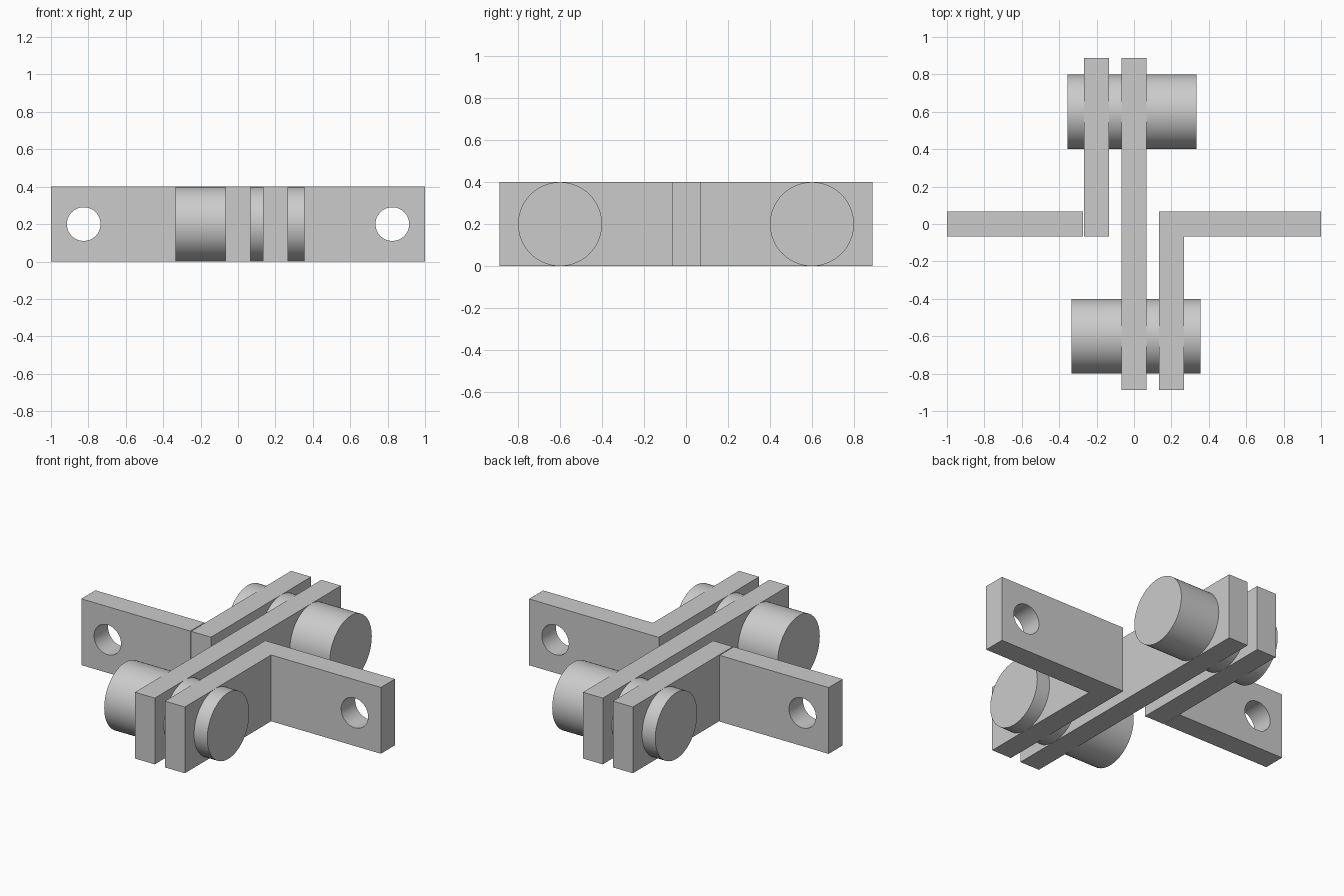
import bpy
import bmesh
import math
from mathutils import Matrix

HEIGHT = 0.4
PIN_RADIUS = 0.2
HOLE_RADIUS = 0.09

if "Cube" in bpy.data.objects:
    bpy.data.objects.remove(bpy.data.objects["Cube"], do_unlink=True)

steel = bpy.data.materials.new("grey_steel")
steel.use_nodes = True
GREY = (0.6, 0.6, 0.6, 1)
steel.diffuse_color = GREY
steel.node_tree.nodes["Principled BSDF"].inputs["Base Color"].default_value = GREY


def finish(name, bm):
    """Turn a bmesh into a named grey object."""
    bmesh.ops.recalc_face_normals(bm, faces=bm.faces)
    mesh = bpy.data.meshes.new(name)
    bm.to_mesh(mesh)
    bm.free()
    mesh.materials.append(steel)
    obj = bpy.data.objects.new(name, mesh)
    bpy.context.collection.objects.link(obj)
    return obj


def extruded(name, outline):
    """Raise a plan outline to the full height."""
    bm = bmesh.new()
    face = bm.faces.new([bm.verts.new((x, y, 0)) for x, y in outline])
    top = bmesh.ops.extrude_face_region(bm, geom=[face])["geom"]
    verts = [v for v in top if isinstance(v, bmesh.types.BMVert)]
    bmesh.ops.translate(bm, verts=verts, vec=(0, 0, HEIGHT))
    return finish(name, bm)


def block(name, x0, x1, y0, y1):
    return extruded(name, [(x0, y0), (x1, y0), (x1, y1), (x0, y1)])


def cylinder(name, radius, length, centre, axis):
    bm = bmesh.new()
    matrix = Matrix.Translation(centre) @ Matrix.Rotation(math.pi / 2, 4, axis)
    bmesh.ops.create_cone(bm, cap_ends=True, segments=64, radius1=radius,
                          radius2=radius, depth=length, matrix=matrix)
    return finish(name, bm)


def smooth(obj):
    bpy.ops.object.select_all(action="DESELECT")
    obj.select_set(True)
    bpy.context.view_layer.objects.active = obj
    bpy.ops.object.shade_smooth_by_angle(angle=math.radians(30))


def drill(obj, x):
    """Cut a bolt hole through a mounting arm."""
    cutter = cylinder("hole_cutter", HOLE_RADIUS, 0.5, (x, 0, HEIGHT / 2), "X")
    cutter.hide_render = True
    mod = obj.modifiers.new("bolt_hole", "BOOLEAN")
    mod.operation = "DIFFERENCE"
    mod.solver = "EXACT"
    mod.object = cutter
    bpy.context.view_layer.objects.active = obj
    bpy.ops.object.modifier_apply(modifier=mod.name)
    bpy.data.objects.remove(cutter, do_unlink=True)
    smooth(obj)


# Central link bar
block("centre_link", -0.066, 0.066, -0.888, 0.888)

# Front bracket: one L-shaped piece
front_bracket = extruded("front_bracket", [
    (0.134, -0.888), (0.267, -0.888), (0.267, -0.066),
    (1, -0.066), (1, 0.068), (0.134, 0.068)])
drill(front_bracket, 0.825)

# Rear bracket: leg and arm separated by a fine seam
block("rear_bracket_leg", -0.267, -0.134, -0.066, 0.888)
rear_arm = block("rear_bracket_arm", -1, -0.272, -0.066, 0.068)
drill(rear_arm, -0.825)

# Pivot pins, each pushed through the link and a bracket
for name, side in (("front_pin", 1), ("rear_pin", -1)):
    smooth(cylinder(name, PIN_RADIUS, 0.688,
                    (side * 0.011, side * -0.6, HEIGHT / 2), "Y"))
